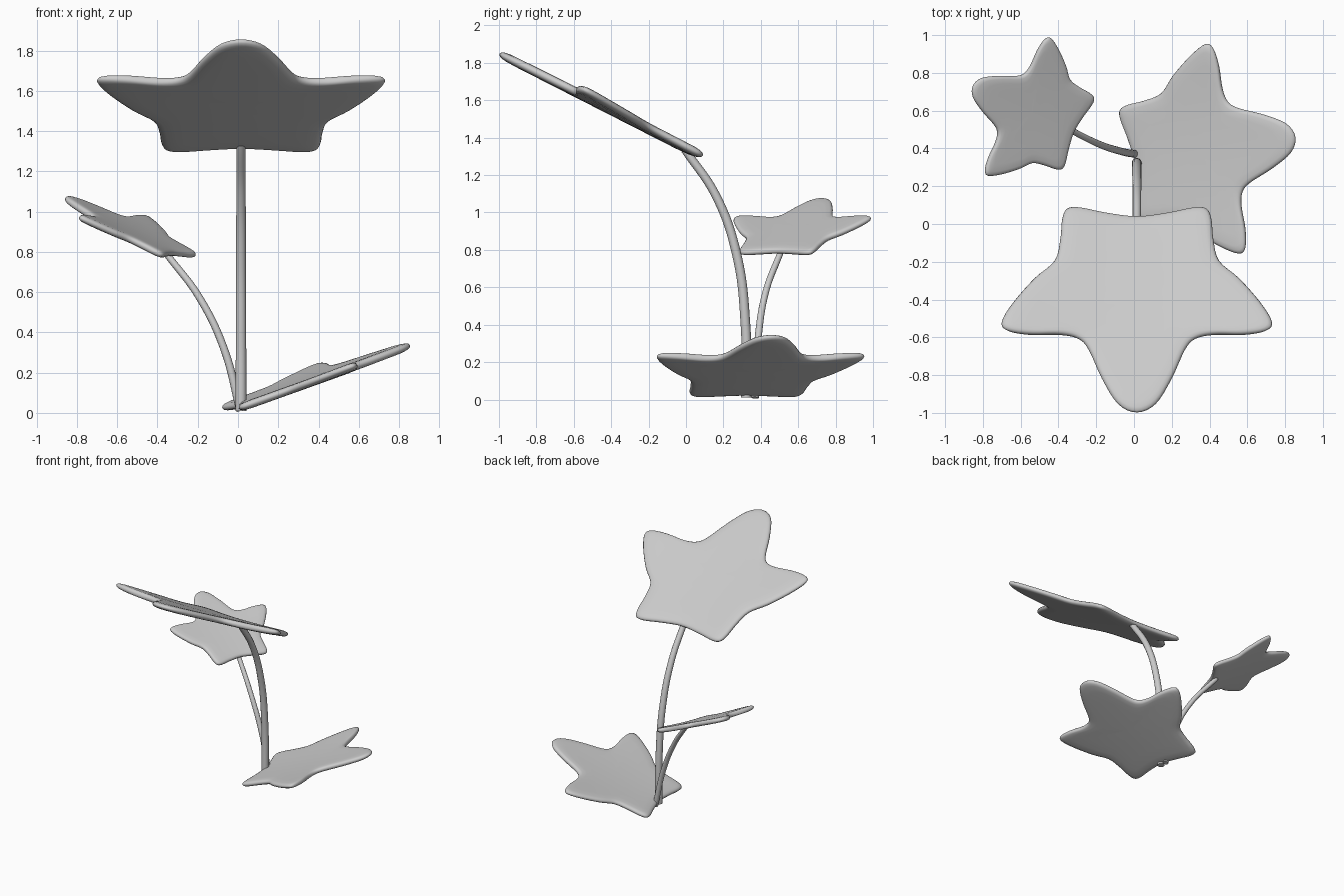
import bpy, bmesh, math
from mathutils import Vector

if "Cube" in bpy.data.objects:
    bpy.data.objects.remove(bpy.data.objects["Cube"])

# Right half of the star leaf outline: (sideways, along the leaf), tip to base
HALF = [(0, 1.17), (.1, 1.12), (.185, .97), (.255, .80), (.31, .735), (.405, .713),
        (.565, .718), (.685, .70), (.715, .65), (.655, .533), (.542, .384), (.435, .275),
        (.405, .146), (.395, .028), (.37, -.035), (.305, -.045), (.17, -.017), (0, .005)]
# Rounded section: (scale towards the leaf centre, share of half thickness)
SECTION = [(1, 0), (.99, .45), (.965, .75), (.92, .93), (.8, 1), (.6, 1), (.4, 1), (.2, 1)]
CENTRE = Vector((0, .5))


def smooth_loop(points, steps=4):
    """Closed Catmull-Rom curve through the points."""
    n, out = len(points), []
    for i in range(n):
        a, b, c, d = (points[(i + k) % n] for k in (-1, 0, 1, 2))
        for s in range(steps):
            t = s / steps
            out.append(.5 * (2 * b + (c - a) * t + (2 * a - 5 * b + 4 * c - d) * t * t
                             + (3 * b - a - 3 * c + d) * t ** 3))
    return out


def leaf(name, base, azimuth, tilt, scale, half_thick):
    az, ti = math.radians(azimuth), math.radians(tilt)
    fwd = Vector((math.cos(az) * math.cos(ti), math.sin(az) * math.cos(ti), math.sin(ti)))
    side = Vector((-math.sin(az), math.cos(az), 0))
    up = fwd.cross(side)
    outline = smooth_loop([Vector(p) for p in HALF]
                          + [Vector((-x, y)) for x, y in HALF[-2:0:-1]])

    def place(p, h):
        lift = .07 * p.x ** 2 * scale            # edges curl up a little
        return Vector(base) + fwd * p.y * scale + side * p.x * scale + up * (lift + h)

    bm = bmesh.new()

    def ring(f, h):
        return [bm.verts.new(place(CENTRE + (p - CENTRE) * f, h * half_thick)) for p in outline]

    n = len(outline)
    rim = ring(1, 0)
    for sign in (1, -1):
        prev = rim
        for f, h in SECTION[1:]:
            cur = ring(f, h * sign)
            for i in range(n):
                j = (i + 1) % n
                bm.faces.new((prev[i], prev[j], cur[j], cur[i]))
            prev = cur
        mid = bm.verts.new(place(CENTRE, half_thick * sign))
        for i in range(n):
            bm.faces.new((prev[i], prev[(i + 1) % n], mid))
    bmesh.ops.recalc_face_normals(bm, faces=bm.faces)
    for f in bm.faces:
        f.smooth = True
    me = bpy.data.meshes.new(name)
    bm.to_mesh(me)
    bm.free()
    bpy.context.collection.objects.link(bpy.data.objects.new(name, me))


def stem(name, points, radius):
    cu = bpy.data.curves.new(name, 'CURVE')
    cu.dimensions = '3D'
    cu.bevel_depth = radius
    cu.bevel_resolution = 4
    cu.use_fill_caps = True
    sp = cu.splines.new('BEZIER')
    sp.bezier_points.add(len(points) - 1)
    for i, (bp, p) in enumerate(zip(sp.bezier_points, points)):
        bp.co = p
        bp.handle_left_type = bp.handle_right_type = 'AUTO'
        bp.radius = 1.08 - .2 * i / (len(points) - 1)
    bpy.context.collection.objects.link(bpy.data.objects.new(name, cu))


# Leaves
leaf("large_leaf", (.015, .045, 1.318), -90, 27, 1, .024)
leaf("ground_leaf", (0, .322, .03), 9.2, 19.5, .785, .021)
leaf("small_leaf", (-.315, .487, .788), 155.5, 25.5, .56, .019)

# Stems
stem("tall_stem", [(.015, .322, .01), (.015, .318, .4), (.015, .27, .78),
                   (.015, .16, 1.09), (.015, -.005, 1.335)], .025)
stem("short_stem", [(.012, .37, .01), (-.07, .385, .32), (-.19, .425, .57),
                    (-.355, .507, .79)], .019)
